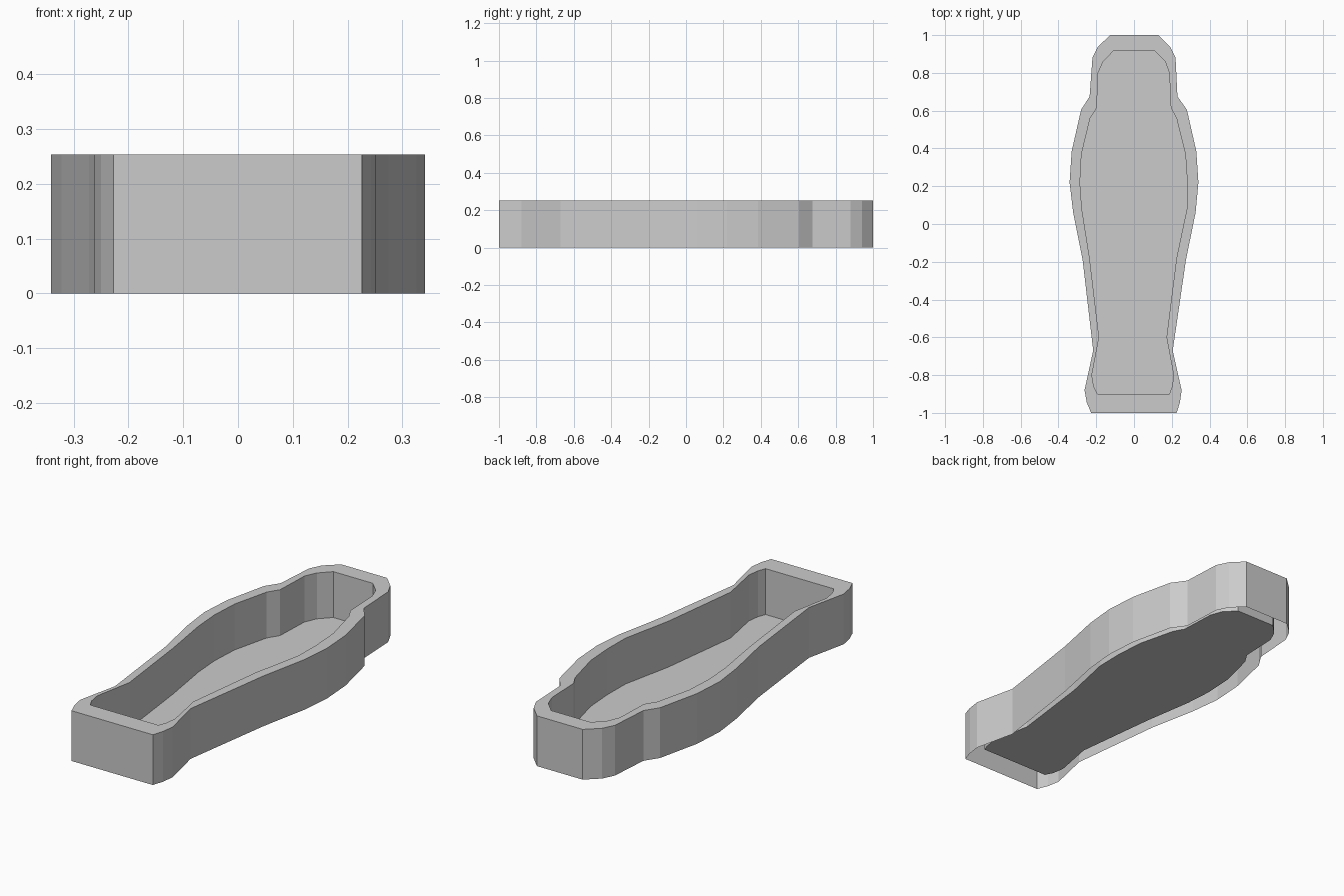
import bpy
import bmesh

if "Cube" in bpy.data.objects:
    bpy.data.objects.remove(bpy.data.objects["Cube"])

HEIGHT = 0.253
FLOOR = 0.022

# Outlines from head to foot: (y, left x, right x)
OUTER = [(1.0, -.125, .13), (.94, -.19, .19), (.88, -.22, .22),
         (.675, -.235, .23), (.605, -.28, .28), (.385, -.33, .33),
         (.22, -.341, .341), (.06, -.322, .326), (-.19, -.272, .275),
         (-.67, -.216, .205), (-.88, -.262, .252), (-.945, -.25, .243),
         (-1.0, -.227, .226)]
INNER = [(.915, -.11, .11), (.86, -.163, .165), (.80, -.19, .187),
         (.615, -.197, .195), (.56, -.232, .225), (.37, -.278, .272),
         (.22, -.286, .282), (.08, -.276, .28), (-.18, -.235, .225),
         (-.60, -.185, .172), (-.80, -.223, .21), (-.86, -.213, .202),
         (-.90, -.193, .187)]


def make_loop(bm, rows, z):
    """Closed counter-clockwise outline: down the left side, up the right."""
    pts = [(l, y) for y, l, r in rows] + [(r, y) for y, l, r in reversed(rows)]
    return [bm.verts.new((x, y, z)) for x, y in pts]


def bridge(bm, a, b):
    for i in range(len(a)):
        j = (i + 1) % len(a)
        bm.faces.new((a[i], a[j], b[j], b[i]))


def finish(bm, name):
    mesh = bpy.data.meshes.new(name)
    bm.to_mesh(mesh)
    bm.free()
    obj = bpy.data.objects.new(name, mesh)
    bpy.context.collection.objects.link(obj)
    return obj


# Hollow body: outer wall, flat rim, inner wall and floor; underside ring is open
bm = bmesh.new()
outer_low = make_loop(bm, OUTER, 0)
outer_top = make_loop(bm, OUTER, HEIGHT)
inner_top = make_loop(bm, INNER, HEIGHT)
inner_low = make_loop(bm, INNER, FLOOR)
bridge(bm, outer_low, outer_top)
bridge(bm, outer_top, inner_top)
bridge(bm, inner_top, inner_low)
bm.faces.new(inner_low)
finish(bm, "coffin_base")
